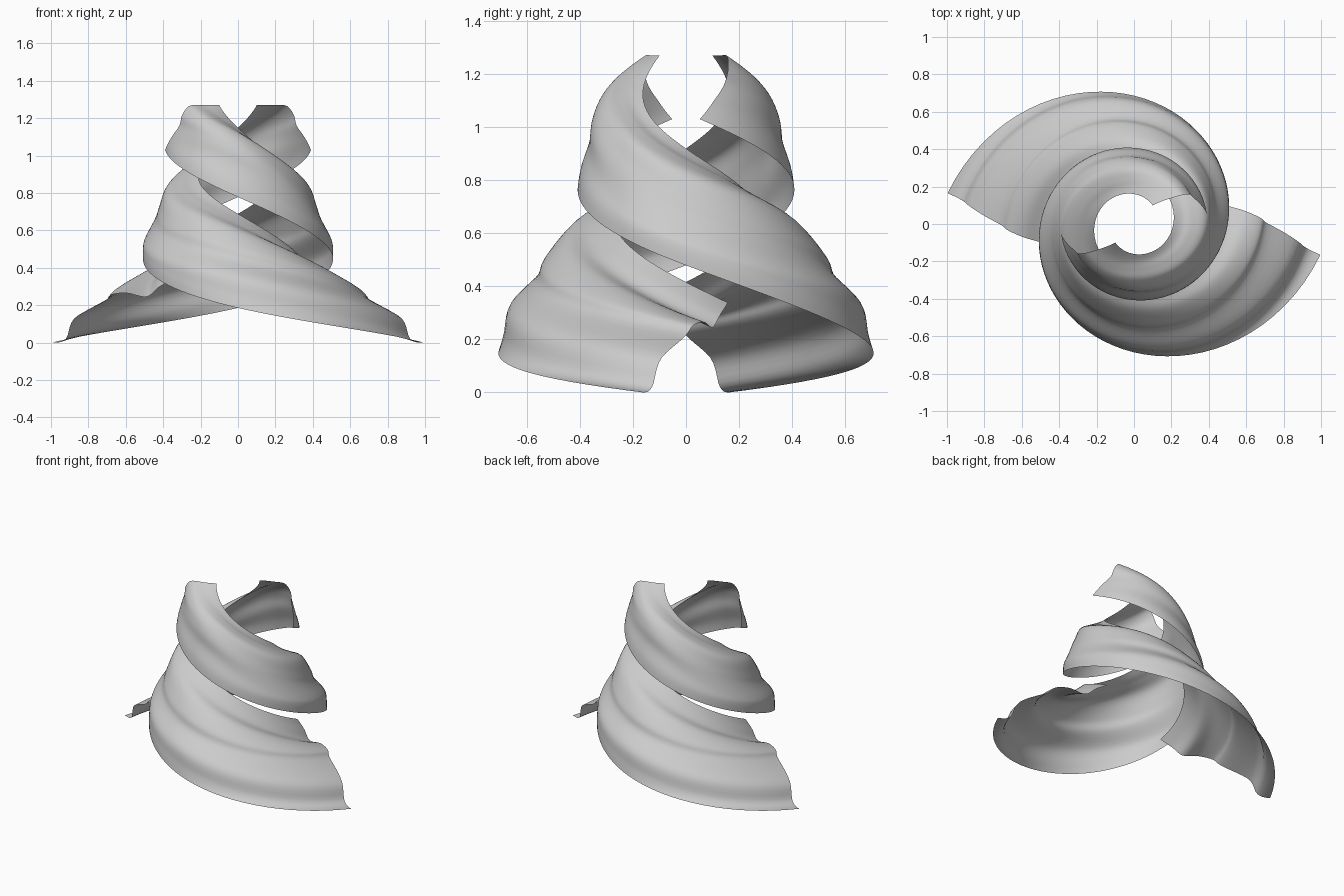
import bpy, math

if "Cube" in bpy.data.objects:
    bpy.data.objects.remove(bpy.data.objects["Cube"])

# Cross-sections (radius, height) from lower rim to upper rim, at five stations
SECTIONS = [
    [(1.01, 0), (.93, .02), (.88, .13), (.72, .215), (.68, .255), (.6, .265), (.5, .245), (.445, .295), (.385, .338)],
    [(.685, .187), (.672, .25), (.65, .35), (.56, .44), (.53, .51), (.45, .6), (.37, .63), (.315, .66), (.27, .69)],
    [(.5, .48), (.5, .54), (.487, .58), (.44, .67), (.42, .73), (.385, .825), (.31, .87), (.255, .89), (.21, .92)],
    [(.407, .78), (.395, .85), (.365, .94), (.355, 1.02), (.33, 1.08), (.29, 1.12), (.245, 1.13), (.2, 1.135), (.16, 1.15)],
    [(.393, 1.03), (.385, 1.06), (.37, 1.1), (.345, 1.16), (.34, 1.21), (.32, 1.25), (.29, 1.27), (.22, 1.27), (.141, 1.27)],
]
# Clockwise turn (degrees) of the slanted start and end edges
START = [0, -1.5, -3.4, -9.4, -12, -16, -21, -26.5, -33.5]
END = [343, 339, 334, 326, 323, 321, 319, 314, 306]
START_ANGLE = -9.4
ALONG, COLS = 72, 41


def spline(xs, ys, x):
    """Smooth curve through unevenly spaced knots."""
    n = len(xs)
    d = [(ys[i + 1] - ys[i]) / (xs[i + 1] - xs[i]) for i in range(n - 1)]
    m = [0] * n
    for i in range(1, n - 1):
        a, b = xs[i] - xs[i - 1], xs[i + 1] - xs[i]
        m[i] = (d[i - 1] * b + d[i] * a) / (a + b)
    m[0] = 1.5 * d[0] - .5 * m[1]
    m[-1] = 1.5 * d[-1] - .5 * m[-2]
    k = max(i for i in range(n - 1) if i == 0 or xs[i] <= x)
    h = xs[k + 1] - xs[k]
    t = (x - xs[k]) / h
    return ((2 * t**3 - 3 * t**2 + 1) * ys[k] + (t**3 - 2 * t**2 + t) * h * m[k]
            + (3 * t**2 - 2 * t**3) * ys[k + 1] + (t**3 - t**2) * h * m[k + 1])


def ribbon(name, spin):
    count = len(START)
    verts = []
    for i in range(ALONG + 1):
        u = i / ALONG
        row = []
        for j in range(count):
            turn = START[j] + (END[j] - START[j]) * u
            knots = [START[j], 81, 171, 261, END[j]]
            r = math.exp(spline(knots, [math.log(s[j][0]) for s in SECTIONS], turn))
            row.append((turn, r, spline(knots, [s[j][1] for s in SECTIONS], turn)))
        for c in range(COLS):
            x = (count - 1) * c / (COLS - 1)
            turn, r, z = (spline(range(count), [p[k] for p in row], x) for k in range(3))
            a = math.radians(START_ANGLE - turn + spin)
            verts.append((r * math.cos(a), r * math.sin(a), max(z, 0)))
    faces = []
    for i in range(ALONG):
        for c in range(COLS - 1):
            v = i * COLS + c
            faces.append((v, v + 1, v + COLS + 1, v + COLS))
    mesh = bpy.data.meshes.new(name)
    mesh.from_pydata(verts, [], faces)
    mesh.shade_smooth()
    # Make the surface face outward
    mid = mesh.polygons[len(faces) // 2]
    if mid.normal.x * mid.center.x + mid.normal.y * mid.center.y < 0:
        mesh.flip_normals()
    bpy.context.collection.objects.link(bpy.data.objects.new(name, mesh))


# Two matching ribbons, half a turn apart
ribbon("spiral_ribbon_front", 0)
ribbon("spiral_ribbon_back", 180)
